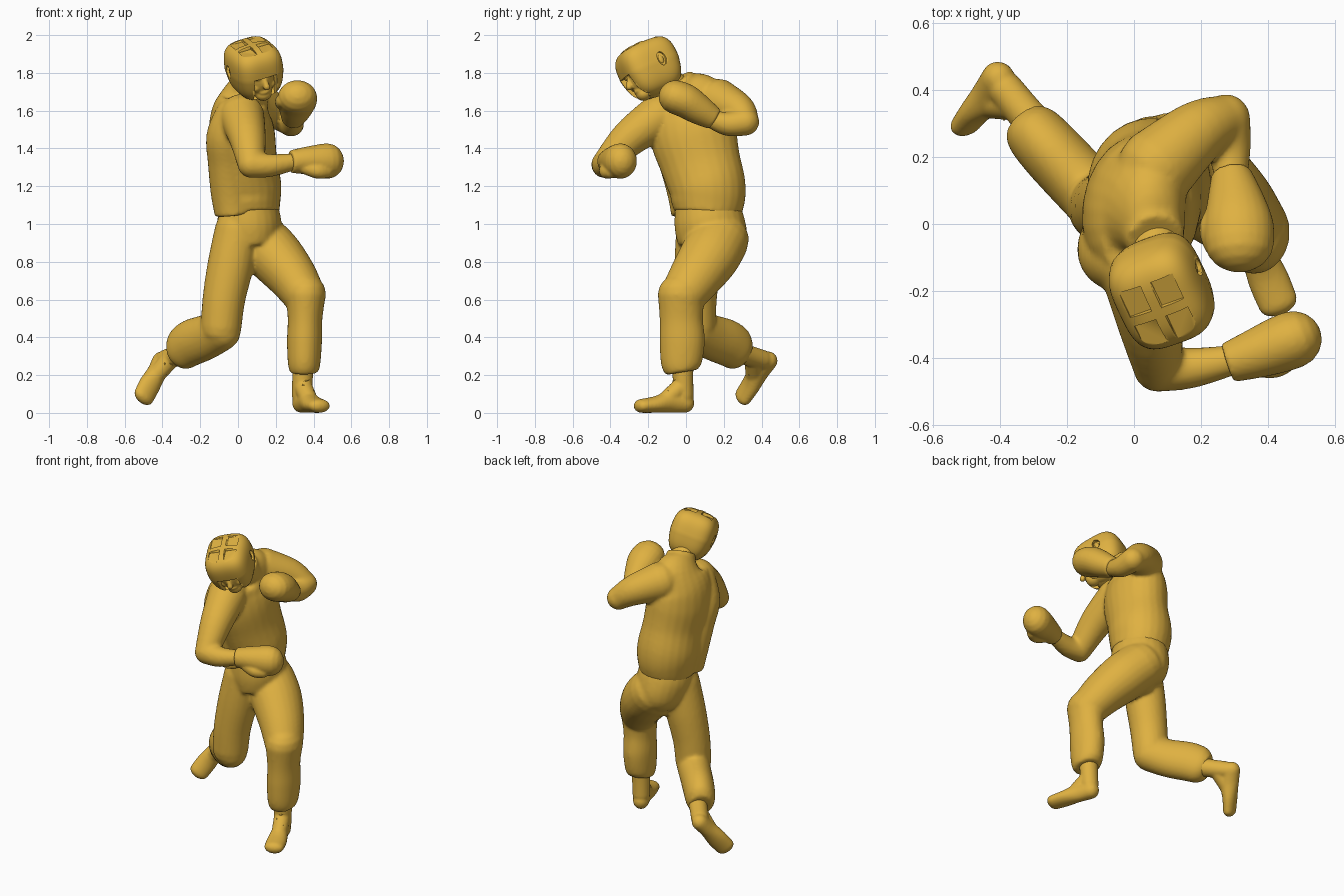
import bpy, bmesh, math
from mathutils import Vector, Matrix

cube = bpy.data.objects.get("Cube")
if cube:
    bpy.data.objects.remove(cube, do_unlink=True)

gold = bpy.data.materials.new("warm gold")
gold.use_nodes = True
COLOR = (0.74, 0.44, 0.053, 1)
gold.diffuse_color = COLOR
gold.node_tree.nodes["Principled BSDF"].inputs["Base Color"].default_value = COLOR
ID = Matrix.Identity(4)


def finish(name, bm, voxel=0, smooth=4):
    """Turn a bmesh into an object, optionally fusing its volumes."""
    bmesh.ops.recalc_face_normals(bm, faces=bm.faces)
    for f in bm.faces:
        f.smooth = True
    me = bpy.data.meshes.new(name)
    bm.to_mesh(me)
    bm.free()
    me.materials.append(gold)
    ob = bpy.data.objects.new(name, me)
    bpy.context.collection.objects.link(ob)
    if voxel:
        rm = ob.modifiers.new("fuse", 'REMESH')
        rm.mode, rm.voxel_size, rm.use_smooth_shade = 'VOXEL', voxel, True
        sm = ob.modifiers.new("soften", 'SMOOTH')
        sm.factor, sm.iterations = 0.5, smooth
    return ob


def spline(p, i, t):
    a, b, c, d = (p[min(max(i + k, 0), len(p) - 1)] for k in (-1, 0, 1, 2))
    return [w + 0.5 * t * (y - x + t * (2 * x - 5 * w + 4 * y - z + t * (3 * (w - y) + z - x)))
            for x, w, y, z in zip(a, b, c, d)]


def loft(bm, secs, side=(1, 0, 0), caps=(True, True), mat=ID, n=24, steps=5):
    """Sections (x, y, z, half width, half depth); width runs along side."""
    secs = [tuple(s) if len(s) == 5 else (*s, s[3]) for s in secs]
    pts = [spline(secs, i, t / steps) for i in range(len(secs) - 1) for t in range(steps)]
    pts.append(list(secs[-1]))
    pos = [Vector(p[:3]) for p in pts]
    last = len(pts) - 1
    rows = []
    for i, p in enumerate(pts):
        t = (pos[min(i + 1, last)] - pos[max(i - 1, 0)]).normalized()
        rows.append((pos[i], t, p[3], p[4]))
    # rounded ends
    for end, sign in ((0, -1), (-1, 1)):
        if caps[end]:
            c, t, a, b = rows[end]
            dome = [(c + t * sign * min(a, b) * math.sin(u), t, a * math.cos(u), b * math.cos(u))
                    for u in (0.4, 0.8, 1.15, 1.45)]
            rows = dome[::-1] + rows if sign < 0 else rows + dome
    rings = []
    for c, t, a, b in rows:
        s = Vector(side)
        s = (s - t * s.dot(t)).normalized()
        d = t.cross(s)
        rings.append([bm.verts.new(mat @ (c + s * a * math.cos(2 * math.pi * k / n)
                                          + d * b * math.sin(2 * math.pi * k / n))) for k in range(n)])
    for r, q in zip(rings, rings[1:]):
        for k in range(n):
            bm.faces.new((r[k], r[(k + 1) % n], q[(k + 1) % n], q[k]))
    bm.faces.new(rings[0][::-1])
    bm.faces.new(rings[-1])


def box(bm, lo, hi):
    lo, hi = Vector(lo), Vector(hi)
    m = Matrix.Translation((lo + hi) / 2) @ Matrix.Diagonal((*(hi - lo), 1))
    bmesh.ops.create_cube(bm, size=1, matrix=m)


def ball(bm, c, r, mat=ID):
    m = mat @ Matrix.Translation(c) @ Matrix.Diagonal((*r, 1))
    bmesh.ops.create_uvsphere(bm, u_segments=32, v_segments=20, radius=1, matrix=m)


def frame(origin, up, forward):
    """Local frame: z is up, -y is forward."""
    z = Vector(up).normalized()
    f = Vector(forward)
    y = -(f - z * f.dot(z)).normalized()
    m = Matrix((y.cross(z), y, z)).transposed().to_4x4()
    m.translation = origin
    return m


# Shirt: twisted torso with loose back panel, collar and both bent arms
bm = bmesh.new()
loft(bm, [(.055, .11, 1.05, .175, .165), (.05, .115, 1.11, .195, .175), (.045, .112, 1.2, .205, .185),
          (.035, .075, 1.33, .215, .172), (.02, .04, 1.47, .232, .175), (.015, .03, 1.58, .222, .158),
          (.035, .03, 1.67, .18, .125), (.06, -.02, 1.74, .09, .085)],
     side=(.12, .95, .2), caps=(False, False))
loft(bm, [(-.025, .02, 1.05, .098), (-.04, .005, 1.17, .105), (-.055, -.04, 1.33, .105),
          (-.06, -.085, 1.46, .108), (-.025, -.11, 1.57, .1)], caps=(False, True))
loft(bm, [(.05, 0, 1.69, .105), (.065, -.045, 1.765, .085)], caps=(False, False))
loft(bm, [(.02, -.14, 1.57, .12), (.05, -.3, 1.455, .098), (.07, -.43, 1.315, .072)])
loft(bm, [(.07, -.43, 1.315, .072), (.17, -.43, 1.31, .061), (.3, -.405, 1.33, .045)], side=(0, 0, 1))
loft(bm, [(.07, .17, 1.65, .12), (.19, .275, 1.6, .094), (.275, .315, 1.54, .072)], side=(0, 0, 1))
loft(bm, [(.275, .315, 1.54, .073), (.285, .22, 1.53, .064), (.29, .12, 1.56, .046)])
finish("shirt", bm, 0.011, 5)

# Trousers: pelvis, bent front leg, trailing back leg with gathered cuffs
bm = bmesh.new()
loft(bm, [(.055, .11, 1.1, .17, .155), (.06, .125, 1.0, .187, .17), (.065, .145, .9, .178, .145),
          (.075, .14, .84, .11, .09)], side=(0, 1, 0))
loft(bm, [(-.0, .07, .97, .122), (-.04, .06, .78, .122), (-.075, .05, .6, .113), (-.09, .05, .45, .108)])
loft(bm, [(-.085, .05, .44, .11, .1), (-.17, .135, .4, .12, .097), (-.25, .22, .37, .124, .095),
          (-.3, .275, .335, .113, .088), (-.325, .305, .318, .08, .07)], side=(0, 0, 1), caps=(True, False))
loft(bm, [(.105, .175, .92, .16, .15), (.195, .125, .83, .16, .15), (.287, .05, .72, .142, .132),
          (.352, -.02, .62, .12, .112)], side=(0, 1, 0))
loft(bm, [(.358, -.025, .63, .108, .125), (.355, -.025, .5, .092, .115), (.352, -.02, .38, .093, .12),
          (.35, -.025, .26, .086, .108), (.35, -.02, .215, .075, .085)], caps=(True, False))
finish("trousers", bm, 0.011, 5)

# Boots: one shape placed twice, with laces
PLACES = {"left": frame((.335, -.005, 0), (0, 0, 1), (.38, -.92, 0)),
          "right": frame((-.437, .473, .262), (.62, -.73, .28), (-.26, -.66, -.7))}
for label, m in PLACES.items():
    bm = bmesh.new()
    loft(bm, [(0, 0, .052, .049, .052), (0, -.08, .058, .05, .058), (0, -.17, .044, .061, .044),
              (0, -.25, .037, .06, .037)], mat=m)
    loft(bm, [(.005, -.015, .28, .058), (.002, -.013, .19, .055), (0, -.008, .09, .053)], mat=m)
    loft(bm, [(0, -.02, .14, .05), (0, -.12, .058, .046)], mat=m)
    finish(label + "_boot", bm, 0.008, 4)
    bm = bmesh.new()
    for k in range(4):
        y, z, s = -.06 - .012 * k * k / 2, .2 - .03 * k, 1 if k % 2 else -1
        loft(bm, [(-.024, y + .008, z - .008 * s, .004), (0, y, z, .004), (.024, y + .008, z + .008 * s, .004)],
             mat=m, n=8, steps=2)
    finish(label + "_laces", bm)

# Gloves: padded fists with thumbs and wide cuffs
GLOVES = {
    "right": ([(.28, -.415, 1.33, .06), (.36, -.388, 1.335, .074), (.43, -.362, 1.333, .09, .084),
               (.475, -.345, 1.333, .094, .086)],
              [(.35, -.42, 1.3, .035), (.42, -.42, 1.28, .04), (.465, -.4, 1.275, .034)], (0, 0, 1)),
    "left": ([(.29, .15, 1.555, .06), (.303, .07, 1.605, .086, .08), (.312, 0, 1.65, .104, .09),
              (.315, -.055, 1.672, .104, .09)],
             [(.26, .05, 1.62, .035), (.235, -.01, 1.645, .04), (.24, -.06, 1.65, .034)], (1, 0, 0))}
for label, (fist, thumb, side) in GLOVES.items():
    bm = bmesh.new()
    loft(bm, fist, side=side, caps=(False, True))
    loft(bm, thumb, side=side)
    finish(label + "_glove", bm, 0.008, 4)

# Neck and face
head = frame((.085, -.193, 1.822), (-.12, -.42, .9), (.42, -.8, -.45))
bm = bmesh.new()
loft(bm, [(.06, -.03, 1.7, .076), (.08, -.16, 1.82, .07)])
ball(bm, (0, -.02, -.025), (.092, .12, .13), head)
ball(bm, (0, -.088, -.112), (.045, .045, .038), head)
loft(bm, [(0, -.13, -.005, .01), (0, -.152, -.05, .018)], mat=head)
for s in (-1, 1):
    ball(bm, (s * .035, -.122, .002), (.028, .018, .012), head)
    ball(bm, (s * .042, -.105, -.06), (.026, .022, .022), head)
loft(bm, [(-.022, -.118, -.09, .01), (0, -.126, -.088, .012), (.022, -.118, -.09, .01)], side=(0, 0, 1), mat=head)
finish("neck_and_face", bm, 0.006, 3)

# Boxy padded headgear with face opening, crown straps and ear holes
POWER = 3.4
bm = bmesh.new()
bmesh.ops.create_uvsphere(bm, u_segments=64, v_segments=40, radius=1)
for v in bm.verts:
    c = v.co / sum(abs(k) ** POWER for k in v.co) ** (1 / POWER)
    taper = 1 + 0.16 * min(c.z, 0)
    v.co = Vector((c.x * .136 * taper, c.y * .157 * taper, c.z * .148))
headgear = finish("headgear", bm)
headgear.matrix_world = head

bm = bmesh.new()
box(bm, (-.065, -.3, -.3), (.065, -.085, .005))
for sx in (-1, 1):
    xs = sorted((sx * .016, sx * .088))
    for ys in ((-.115, -.03), (.0, .085)):
        box(bm, (xs[0], ys[0], .13), (xs[1], ys[1], .3))
    ear = (Matrix.Translation((sx * .16, .03, .01)) @ Matrix.Diagonal((1, .8, 1.25, 1))
           @ Matrix.Rotation(math.pi / 2, 4, 'Y'))
    bmesh.ops.create_cone(bm, cap_ends=True, segments=24, radius1=.03, radius2=.03, depth=.08, matrix=ear)
cutter = finish("headgear_cutter", bm)
cutter.matrix_world = head
cutter.hide_render = True
cutter.hide_viewport = True
cut = headgear.modifiers.new("openings", 'BOOLEAN')
cut.operation, cut.solver, cut.object = 'DIFFERENCE', 'EXACT', cutter
bev = headgear.modifiers.new("soft_rims", 'BEVEL')
bev.width, bev.segments, bev.limit_method, bev.angle_limit = 0.005, 2, 'ANGLE', math.radians(40)

bm = bmesh.new()
for s in (-1, 1):
    ball(bm, (s * .12, .03, .01), (.008, .014, .024), head)
finish("ears", bm)

# Keep the headgear rims crisp
bpy.ops.object.select_all(action='DESELECT')
headgear.select_set(True)
bpy.context.view_layer.objects.active = headgear
bpy.ops.object.shade_smooth_by_angle(angle=math.radians(35))
